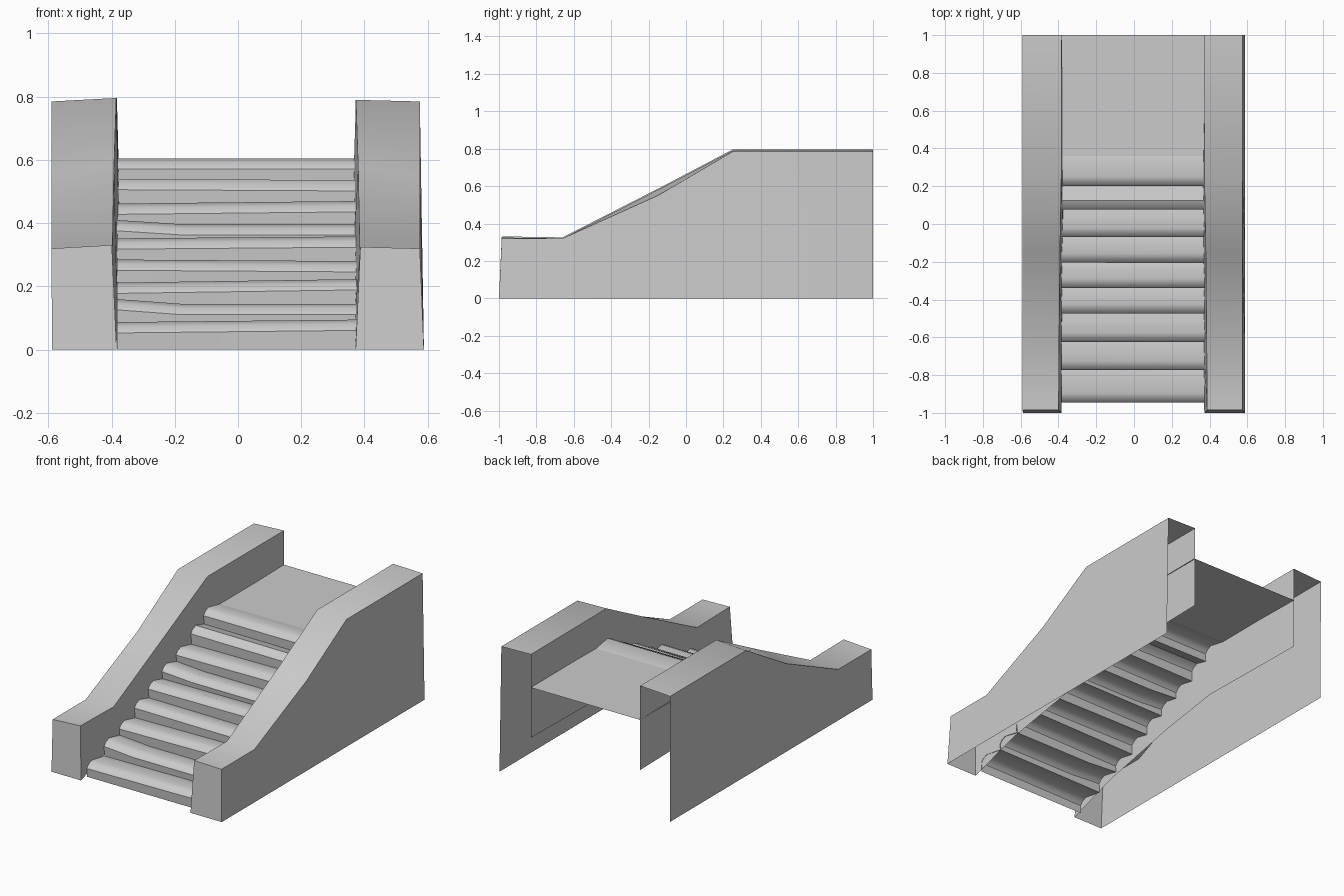
import bpy, bmesh, math

if "Cube" in bpy.data.objects:
    bpy.data.objects.remove(bpy.data.objects["Cube"], do_unlink=True)

stone = bpy.data.materials.new("grey_stone")
stone.use_nodes = True
GREY = (0.6, 0.6, 0.6, 1)
stone.diffuse_color = GREY
stone.node_tree.nodes["Principled BSDF"].inputs["Base Color"].default_value = GREY


def skin(name, sections, cap_first=False, flip=False):
    """Join matching rows of points with quads, as an open sheet."""
    bm = bmesh.new()
    rows = [[bm.verts.new(p) for p in row] for row in sections]
    for a, b in zip(rows, rows[1:]):
        for i in range(len(a) - 1):
            quad = (a[i], a[i + 1], b[i + 1], b[i])
            bm.faces.new(quad[::-1] if flip else quad)
    if cap_first:
        bm.faces.new(rows[0] if flip else rows[0][::-1])
    mesh = bpy.data.meshes.new(name)
    bm.to_mesh(mesh)
    bm.free()
    mesh.materials.append(stone)
    obj = bpy.data.objects.new(name, mesh)
    bpy.context.collection.objects.link(obj)
    bpy.ops.object.select_all(action="DESELECT")
    obj.select_set(True)
    bpy.context.view_layer.objects.active = obj
    bpy.ops.object.shade_smooth_by_angle(angle=math.radians(38))
    return obj


# Side walls: hollow channels, closed at the front, open below and behind
# y, outer top z, inner top z, inner bottom z, inner top x, inner bottom x
stations = [
    (-1.00, 0.32, 0.325, 0.00, 0.387, 0.372),
    (-0.66, 0.32, 0.320, 0.11, 0.385, 0.370),
    (-0.15, 0.55, 0.580, 0.21, 0.380, 0.360),
    (0.25, 0.785, 0.79, 0.27, 0.373, 0.357),
    (1.00, 0.785, 0.79, 0.27, 0.371, 0.371),
]


def wall(name, side, inner_shift, outer_top, lift):
    rows = []
    for y, zo, zi, zb, xt, xb in stations:
        top_y = y + 0.015 if y == -1 else y
        rows.append([
            (side * 0.588, y, 0),
            (side * outer_top, top_y, zo),
            (side * (xt + inner_shift), top_y, zi + lift),
            (side * (xb + inner_shift), y, zb),
        ])
    return skin(name, rows, cap_first=True, flip=side < 0)


wall("left_wall", 1, 0.0, 0.575, 0.0)
wall("right_wall", -1, 0.012, 0.59, 0.006)

# Worn steps: riser, rounded nose and a tread that dips to the next riser
fronts = [-0.94, -0.77, -0.62, -0.47, -0.335, -0.20, -0.065, 0.08, 0.205, 0.36]
right_tops = [0.087, 0.16, 0.212, 0.285, 0.352, 0.41, 0.462, 0.54, 0.605]
left_tops = [0.095, 0.145, 0.223, 0.28, 0.358, 0.397, 0.47, 0.536, 0.605]
xs = (-0.383, -0.18, 0.376)


def height(i, column):
    if i in (1, 5):
        return right_tops[i] if column == 0 else left_tops[i]
    t = (0, 0.27, 1)[column]
    return right_tops[i] * (1 - t) + left_tops[i] * t


def across(y, heights):
    return [(x, y, z) for x, z in zip(xs, heights)]


rows = [across(fronts[0], (0, 0, 0))]
for i in range(len(right_tops)):
    y, y_next = fronts[i], fronts[i + 1]
    tops = [height(i, c) for c in range(3)]
    rows += [
        across(y - 0.004, [z - 0.034 for z in tops]),
        across(y + 0.012, [z - 0.014 for z in tops]),
        across(y + 0.045, tops),
        across(y_next, [z - 0.022 for z in tops]),
    ]
skin("steps", rows)

# Landing behind the top step
skin("landing", [across(0.36, [0.583] * 3), across(1.0, [0.583] * 3)])
